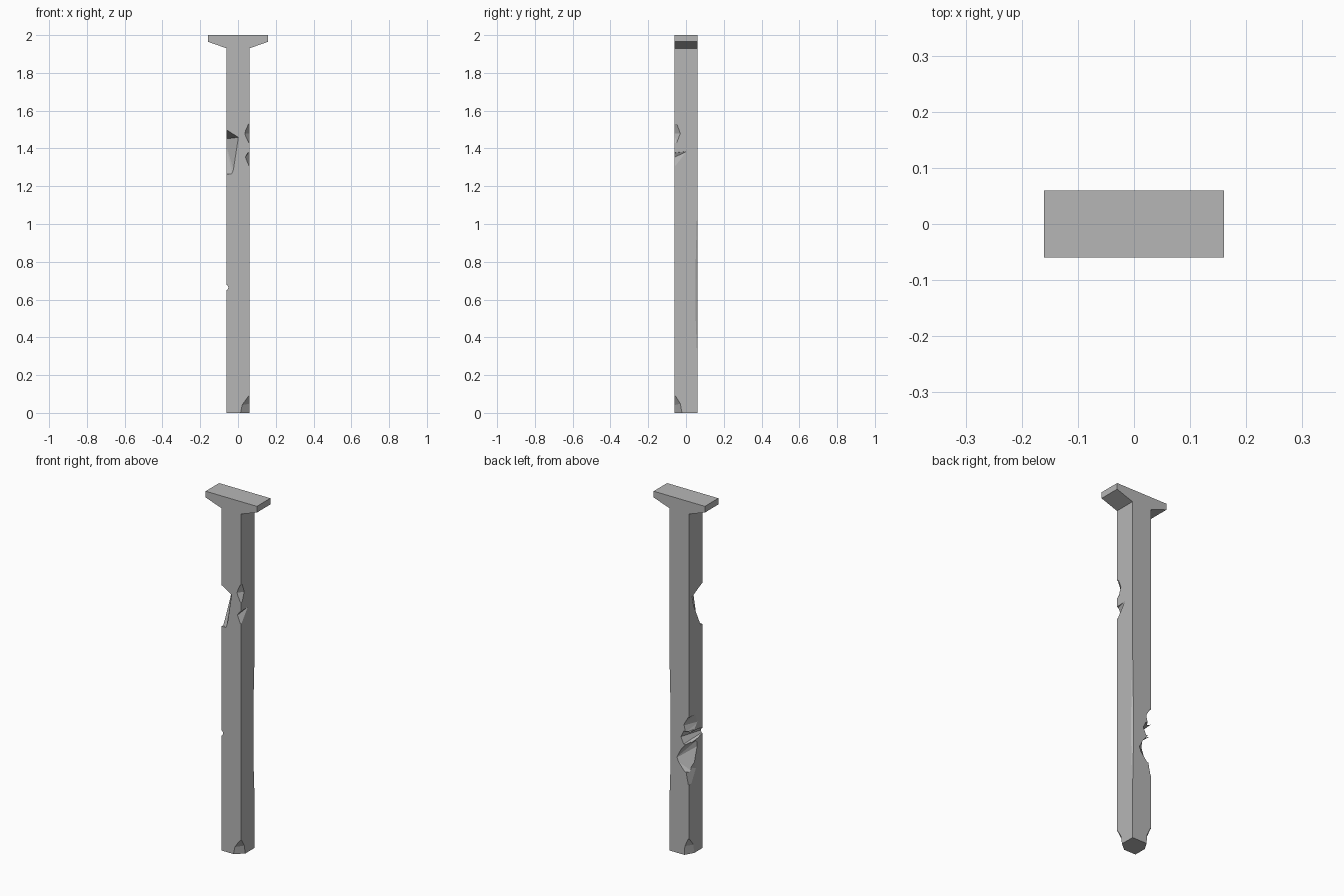
import bpy
import bmesh

cube = bpy.data.objects.get("Cube")
if cube:
    bpy.data.objects.remove(cube, do_unlink=True)

HALF = 0.06  # half width of the square shaft

stone = bpy.data.materials.new("grey stone")
stone.use_nodes = True
grey = (0.47, 0.47, 0.47, 1)
stone.diffuse_color = grey
stone.node_tree.nodes["Principled BSDF"].inputs["Base Color"].default_value = grey


def new_object(name, bm):
    bmesh.ops.recalc_face_normals(bm, faces=bm.faces)
    mesh = bpy.data.meshes.new(name)
    bm.to_mesh(mesh)
    bm.free()
    mesh.materials.append(stone)
    obj = bpy.data.objects.new(name, mesh)
    bpy.context.collection.objects.link(obj)
    return obj


# Shaft and flared head: one outline extruded front to back
half_outline = [(HALF, 0), (HALF, 1.93), (0.16, 1.965), (0.16, 2)]
outline = half_outline + [(-x, z) for x, z in reversed(half_outline)]
bm = bmesh.new()
face = bm.faces.new([bm.verts.new((x, -HALF, z)) for x, z in outline])
side = bmesh.ops.extrude_face_region(bm, geom=[face])["geom"]
bmesh.ops.translate(bm, vec=(0, 2 * HALF, 0),
                    verts=[v for v in side if isinstance(v, bmesh.types.BMVert)])
pillar = new_object("pillar", bm)


def chip(sx, sy, rings):
    """Break a shaft edge; each ring is (z on x side, z on y side, x depth, y depth)."""
    bm = bmesh.new()
    for zx, zy, dx, dy in rings:
        # the cutting line runs a little past both faces
        bm.verts.new((sx * (HALF - dx * 1.2), sy * (HALF + dy * 0.2), zx))
        bm.verts.new((sx * (HALF + dx * 0.2), sy * (HALF - dy * 1.2), zy))
        bm.verts.new((sx * (HALF + 0.04), sy * (HALF + 0.04), (zx + zy) / 2))
    hull = bmesh.ops.convex_hull(bm, input=bm.verts)
    loose = {g for g in hull["geom_interior"] + hull["geom_unused"]
             if isinstance(g, bmesh.types.BMVert)}
    bmesh.ops.delete(bm, geom=list(loose), context="VERTS")
    cutter = new_object("chip_cutter", bm)
    cutter.hide_render = True
    mod = pillar.modifiers.new("chip", "BOOLEAN")
    mod.operation = "DIFFERENCE"
    mod.solver = "EXACT"
    mod.object = cutter
    bpy.context.view_layer.objects.active = pillar
    bpy.ops.object.modifier_apply(modifier=mod.name)
    bpy.data.objects.remove(cutter, do_unlink=True)


# Large break on the front right edge
chip(-1, -1, [(1.495, 1.495, 0.005, 0.005), (1.46, 1.45, 0.062, 0.092),
              (1.28, 1.30, 0.032, 0.03), (1.265, 1.265, 0.025, 0.015)])

# Small chips and broken foot on the front left edge
chip(1, -1, [(1.53, 1.53, 0.004, 0.01), (1.48, 1.48, 0.024, 0.03),
             (1.43, 1.43, 0.003, 0.01)])
chip(1, -1, [(1.375, 1.385, 0.008, 0.055), (1.35, 1.36, 0.02, 0.04),
             (1.31, 1.31, 0.003, 0.006)])
chip(1, -1, [(0.09, 0.09, 0.003, 0.004), (0.04, 0.05, 0.038, 0.03),
             (-0.02, -0.02, 0.05, 0.042)])

# Long worn sliver on the back left edge
chip(1, 1, [(1.02, 1.02, 0.002, 0.003), (0.72, 0.7, 0.006, 0.011),
            (0.55, 0.57, 0.006, 0.011), (0.34, 0.34, 0.002, 0.003)])

# Cluster of breaks and broken foot on the back right edge
chip(-1, 1, [(0.78, 0.78, 0.005, 0.05), (0.73, 0.73, 0.03, 0.075),
             (0.69, 0.7, 0.02, 0.05)])
chip(-1, 1, [(0.70, 0.685, 0.03, 0.09), (0.66, 0.665, 0.05, 0.15),
             (0.62, 0.64, 0.03, 0.08)])
chip(-1, 1, [(0.63, 0.63, 0.015, 0.06), (0.58, 0.6, 0.05, 0.07),
             (0.53, 0.55, 0.07, 0.05), (0.47, 0.46, 0.025, 0.03)])
chip(-1, 1, [(0.50, 0.51, 0.02, 0.05), (0.46, 0.47, 0.015, 0.06),
             (0.40, 0.40, 0.003, 0.02)])
chip(-1, 1, [(0.095, 0.095, 0.004, 0.004), (0.05, 0.05, 0.025, 0.04),
             (-0.02, -0.02, 0.03, 0.05)])
